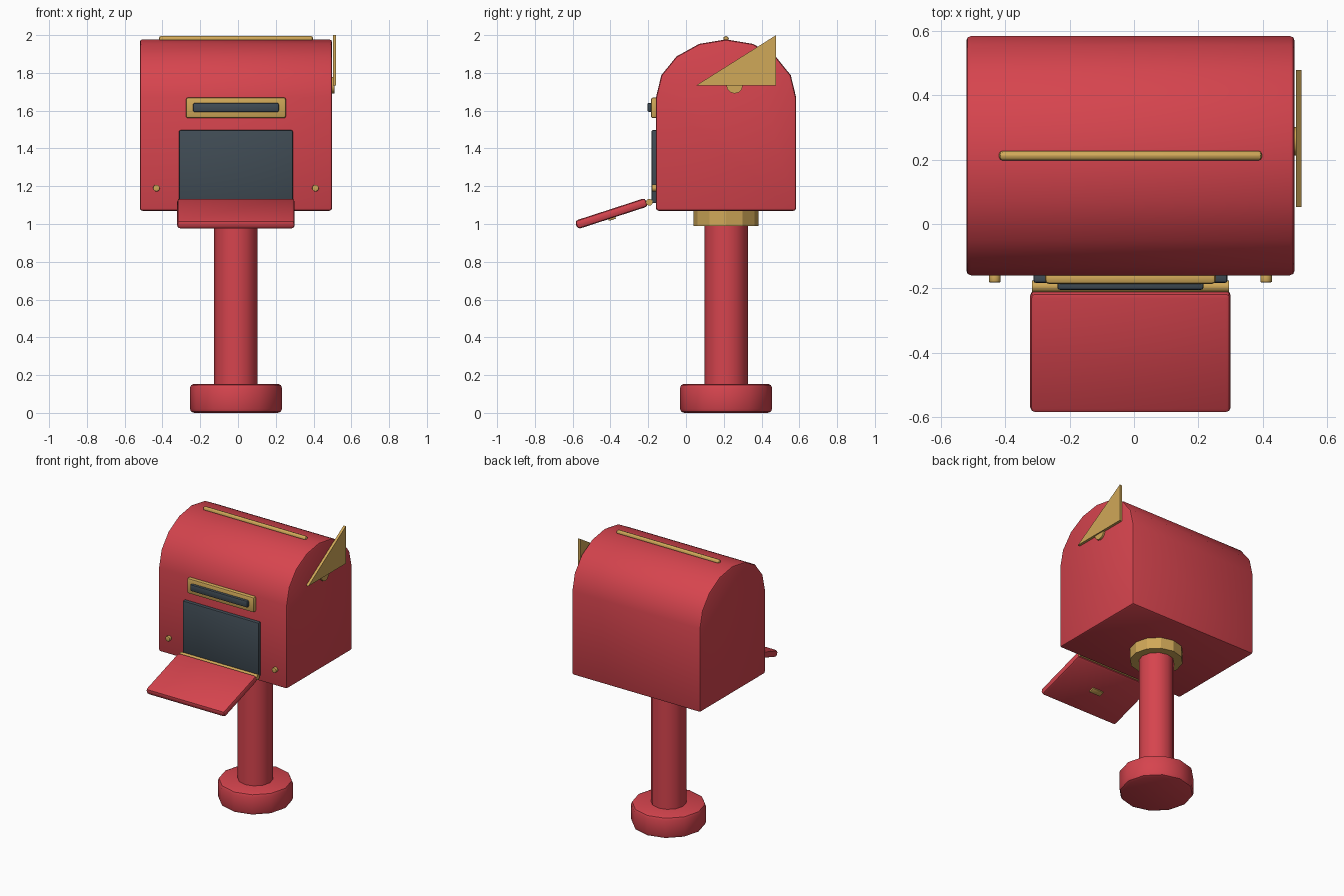
import bpy, bmesh, math
from mathutils import Matrix, Vector

if "Cube" in bpy.data.objects:
    bpy.data.objects.remove(bpy.data.objects["Cube"])


def material(name, rgb):
    m = bpy.data.materials.new(name)
    m.diffuse_color = (*rgb, 1)
    m.use_nodes = True
    m.node_tree.nodes["Principled BSDF"].inputs["Base Color"].default_value = m.diffuse_color
    return m


RED = material("postbox red", (0.672, 0.058, 0.076))
GOLD = material("brass", (0.631, 0.392, 0.098))
DARK = material("dark slate", (0.051, 0.071, 0.089))


def finish(name, bm, mat, bevel=0.0, smooth=True, segments=2):
    """Bevel the sharp edges, make the object and shade it."""
    bmesh.ops.recalc_face_normals(bm, faces=bm.faces)
    if bevel:
        sharp = [e for e in bm.edges if e.calc_face_angle(0) > math.radians(40)]
        bmesh.ops.bevel(bm, geom=sharp, offset=bevel, segments=segments,
                        profile=0.5, affect='EDGES')
    me = bpy.data.meshes.new(name)
    bm.to_mesh(me)
    bm.free()
    me.materials.append(mat)
    ob = bpy.data.objects.new(name, me)
    bpy.context.collection.objects.link(ob)
    if smooth:
        bpy.ops.object.select_all(action='DESELECT')
        ob.select_set(True)
        bpy.context.view_layer.objects.active = ob
        bpy.ops.object.shade_smooth_by_angle(angle=math.radians(35))
    return ob


def box(name, lo, hi, mat, bevel=0.0, tilt=0.0):
    """Box between two corners, tilted about x through its centre."""
    lo, hi = Vector(lo), Vector(hi)
    bm = bmesh.new()
    mtx = (Matrix.Translation((lo + hi) / 2) @ Matrix.Rotation(tilt, 4, 'X')
           @ Matrix.Diagonal((*(hi - lo), 1)))
    bmesh.ops.create_cube(bm, size=1, matrix=mtx)
    return finish(name, bm, mat, bevel)


def cylinder(name, centre, r, length, mat, axis='Z', sides=12, bevel=0.0, smooth=True):
    bm = bmesh.new()
    turn = {'Z': Matrix.Identity(4),
            'X': Matrix.Rotation(math.pi / 2, 4, 'Y'),
            'Y': Matrix.Rotation(math.pi / 2, 4, 'X')}[axis]
    bmesh.ops.create_cone(bm, cap_ends=True, segments=sides, radius1=r, radius2=r,
                          depth=length, matrix=Matrix.Translation(centre) @ turn)
    return finish(name, bm, mat, bevel, smooth)


def extrude_x(name, profile, x0, x1, mat, bevel=0.0):
    """Extrude a (y, z) outline along x."""
    bm = bmesh.new()
    face = bm.faces.new([bm.verts.new((x0, y, z)) for y, z in profile])
    out = bmesh.ops.extrude_face_region(bm, geom=[face])
    moved = [v for v in out['geom'] if isinstance(v, bmesh.types.BMVert)]
    bmesh.ops.translate(bm, verts=moved, vec=(x1 - x0, 0, 0))
    return finish(name, bm, mat, bevel)


CX, CY = -0.011, 0.212  # axis of the post

# Foot, post and collar
cylinder("base", (CX, CY, 0.077), 0.244, 0.154, RED, bevel=0.022)
cylinder("post", (CX, CY, 0.59), 0.115, 0.92, RED)
cylinder("collar", (CX, CY, 1.04), 0.173, 0.10, GOLD, smooth=False)

# Arched body
arch = [(CY + 0.371 * math.cos(math.pi * i / 8), 1.67 + 0.307 * math.sin(math.pi * i / 8))
        for i in range(9)]
extrude_x("body", [(CY - 0.371, 1.07), (CY + 0.371, 1.07)] + arch, -0.52, 0.498, RED, 0.014)

# Ridge strip along the roof
cylinder("roof_ridge", (CX, CY, 1.98), 0.016, 0.815, GOLD, 'X', 8, 0.01)

# Dark opening, open door, hinge and door handle
box("opening", (-0.312, -0.183, 1.11), (0.29, -0.15, 1.497), DARK, 0.008)
tilt = math.radians(18)
door = Vector((CX, -0.395, 1.055))
box("door", door - Vector((0.311, 0.196, 0.0235)), door + Vector((0.311, 0.196, 0.0235)),
    RED, 0.016, tilt)
handle = door + Matrix.Rotation(tilt, 3, 'X') @ Vector((0, -0.005, -0.025))
box("door_handle", handle - Vector((0.045, 0.02, 0.008)), handle + Vector((0.045, 0.02, 0.008)),
    GOLD, 0.004, tilt)
cylinder("hinge", (CX, -0.194, 1.115), 0.018, 0.612, GOLD, 'X')

# Letter slot and its frame
box("slot_frame", (-0.276, -0.186, 1.56), (0.254, -0.15, 1.67), GOLD, 0.012)
box("slot", (-0.238, -0.204, 1.593), (0.216, -0.17, 1.641), DARK, 0.008)

# Front studs
for side, label in ((-1, "left"), (1, "right")):
    cylinder(label + "_stud", (CX + side * 0.421, -0.168, 1.19), 0.018, 0.026, GOLD, 'Y',
             bevel=0.003)

# Signal flag and its pivot on the right side
extrude_x("flag", [(0.053, 1.733), (0.477, 1.733), (0.477, 2.0)], 0.502, 0.52, GOLD)
cylinder("flag_pivot", (0.502, 0.257, 1.735), 0.044, 0.018, GOLD, 'X')
